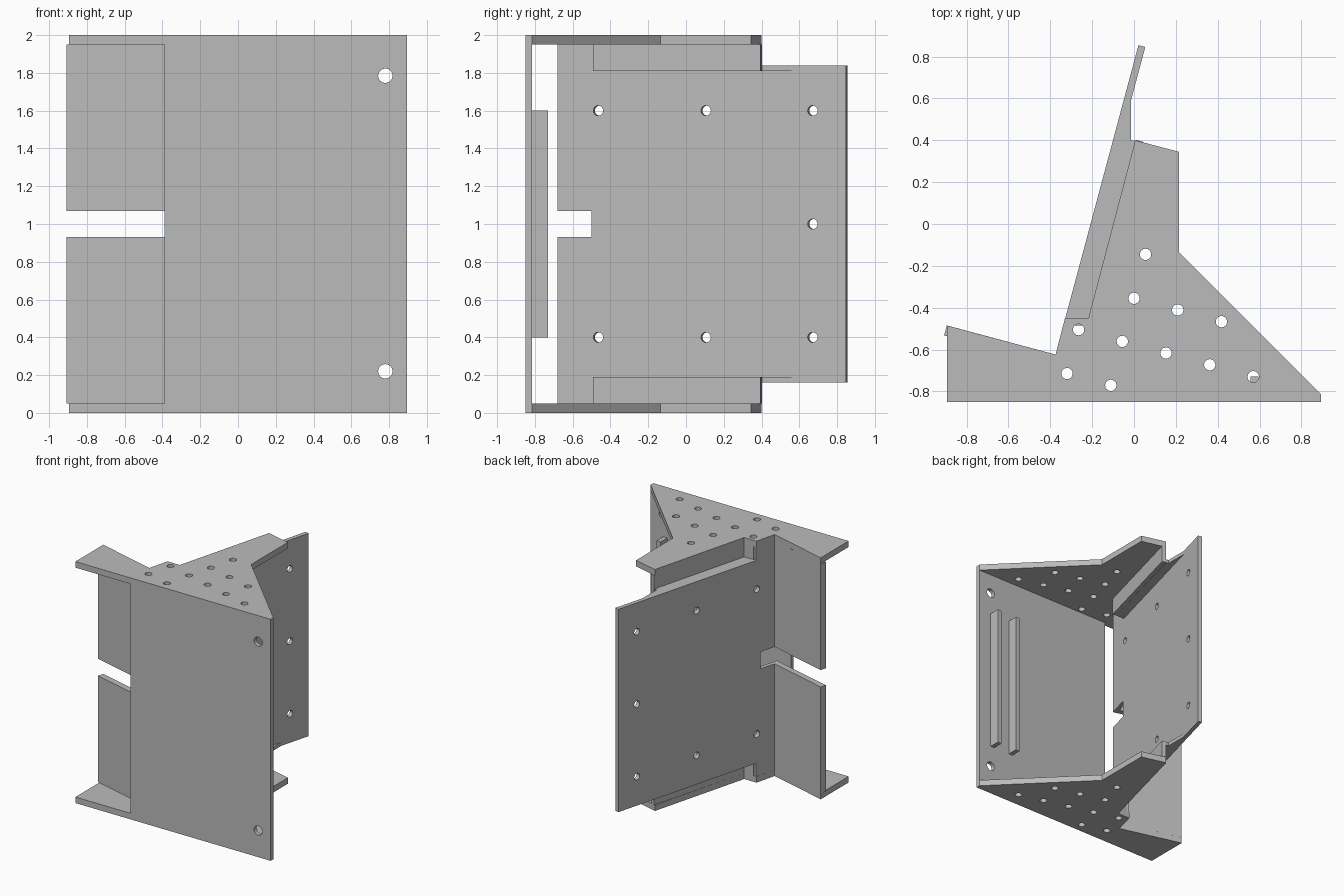
import bpy, bmesh, math
from mathutils import Matrix, Vector

if "Cube" in bpy.data.objects:
    bpy.data.objects.remove(bpy.data.objects["Cube"], do_unlink=True)

grey = bpy.data.materials.new("plain grey")
grey.use_nodes = True
grey.diffuse_color = (0.5, 0.5, 0.5, 1)
grey.node_tree.nodes["Principled BSDF"].inputs["Base Color"].default_value = (0.5, 0.5, 0.5, 1)

X, Y, Z = Vector((1, 0, 0)), Vector((0, 1, 0)), Vector((0, 0, 1))
TILT = math.radians(15)
ALONG = Vector((math.sin(TILT), math.cos(TILT), 0))    # run of the slanted wall
ACROSS = Vector((math.cos(TILT), -math.sin(TILT), 0))  # its inward normal
CORNER = Vector((-0.375, -0.624, 0))
SHEET = 0.034
PLATE = 0.05


def new_object(name, bm):
    mesh = bpy.data.meshes.new(name)
    bmesh.ops.recalc_face_normals(bm, faces=bm.faces[:])
    bm.to_mesh(mesh)
    bm.free()
    obj = bpy.data.objects.new(name, mesh)
    bpy.context.collection.objects.link(obj)
    return obj


def panel(name, outline, thick, origin=Vector(), u=X, v=Y, holes=(), radius=0.027):
    """Extrude an outline in the u-v plane along u x v and drill round holes."""
    bm = bmesh.new()
    face = bm.faces.new([bm.verts.new((a, b, 0)) for a, b in outline])
    ext = bmesh.ops.extrude_face_region(bm, geom=[face])["geom"]
    bmesh.ops.translate(bm, vec=(0, 0, thick),
                        verts=[g for g in ext if isinstance(g, bmesh.types.BMVert)])
    obj = new_object(name, bm)
    if holes:
        bm = bmesh.new()
        for a, b in holes:
            bmesh.ops.create_cone(bm, cap_ends=True, segments=24, radius1=radius,
                                  radius2=radius, depth=thick * 3,
                                  matrix=Matrix.Translation((a, b, thick / 2)))
        cutter = new_object("hole_cutter", bm)
        cutter.hide_render = True
        mod = obj.modifiers.new("holes", 'BOOLEAN')
        mod.operation, mod.solver, mod.object = 'DIFFERENCE', 'EXACT', cutter
        bpy.context.view_layer.update()
        drilled = bpy.data.meshes.new_from_object(
            obj.evaluated_get(bpy.context.evaluated_depsgraph_get()))
        obj.modifiers.clear()
        obj.data = drilled
        bpy.data.objects.remove(cutter, do_unlink=True)
    w = u.cross(v)
    frame = Matrix((u, v, w)).transposed().to_4x4()
    obj.data.transform(Matrix.Translation(origin) @ frame)
    obj.data.materials.clear()
    obj.data.materials.append(grey)
    return obj


def rect(a0, a1, b0, b1):
    return [(a0, b0), (a1, b0), (a1, b1), (a0, b1)]


# End plates with the drilled hole pattern
end_outline = [(-0.895, -0.85), (0.895, -0.85), (0.895, -0.815), (0.215, -0.135),
               (0.215, 0.345), (0.006, 0.4), (-0.218, -0.45), (-0.33, -0.45),
               (-0.375, -0.624), (-0.895, -0.485)]
end_holes = [(0.055, -0.145), (0.57, -0.73)]
for x, y, count in ((0, -0.355, 3), (-0.265, -0.505, 4), (-0.32, -0.715, 2)):
    end_holes += [(x + i * 0.209, y - i * 0.056) for i in range(count)]

# Shelf joining each recess to the slanted wall
shelf_outline = [(-0.3, -0.45), (-0.218, -0.45), (0.006, 0.4), (-0.015, 0.4), (-0.015, 0.6)]

for side, plate_z, low, shelf_z in (("bottom", 0, PLATE, 0.16), ("top", 2 - PLATE, 1.81, 1.81)):
    panel(side + "_plate", end_outline, PLATE, Z * plate_z, holes=end_holes)
    panel(side + "_recess_shelf", shelf_outline, 0.03, Z * shelf_z)
    high = low + 0.14
    panel(side + "_recess_wall", rect(-0.036, 0.882, low, high), SHEET,
          Vector((-0.218, -0.45, 0)), ALONG, Z)
    panel(side + "_recess_end", rect(-0.305, -0.216, low, high), 0.036,
          Y * -0.45, X, Z)

# Front plate with two holes and a pair of upright ribs behind it
panel("front_plate", rect(-0.39, 0.895, PLATE, 2 - PLATE), SHEET, Y * -0.816, X, Z,
      holes=[(0.78, 0.22), (0.78, 1.785)], radius=0.038)
for name, x in (("inner_rib", 0.558), ("outer_rib", 0.743)):
    panel(name, rect(x, x + 0.037, -0.818, -0.73), 1.2, Z * 0.4)

# Slanted wall, stepped at the recesses and slotted at the corner
lower = [(-0.05, 0.93), (-0.05, 0.05), (0.18, 0.05), (0.18, 0.16), (1.531, 0.16)]
step = [(1.531, 1.84), (0.18, 1.84), (0.18, 1.95), (-0.05, 1.95), (-0.05, 1.07)]
slot = [(0.137, 1.07), (0.137, 0.93)]
wall_holes = [(u, z) for u in (0.174, 0.764, 1.349) for z in (0.4, 1.6)] + [(1.349, 1)]
panel("slanted_wall", lower + step + slot, SHEET, CORNER, ALONG, Z, holes=wall_holes)

# Side flange in two halves, square to the slanted wall
for name, z0, z1 in (("lower_flange", 0.05, 0.93), ("upper_flange", 1.07, 1.95)):
    panel(name, rect(0, 0.538, z0, z1), PLATE, CORNER - ALONG * PLATE, -ACROSS, Z)
